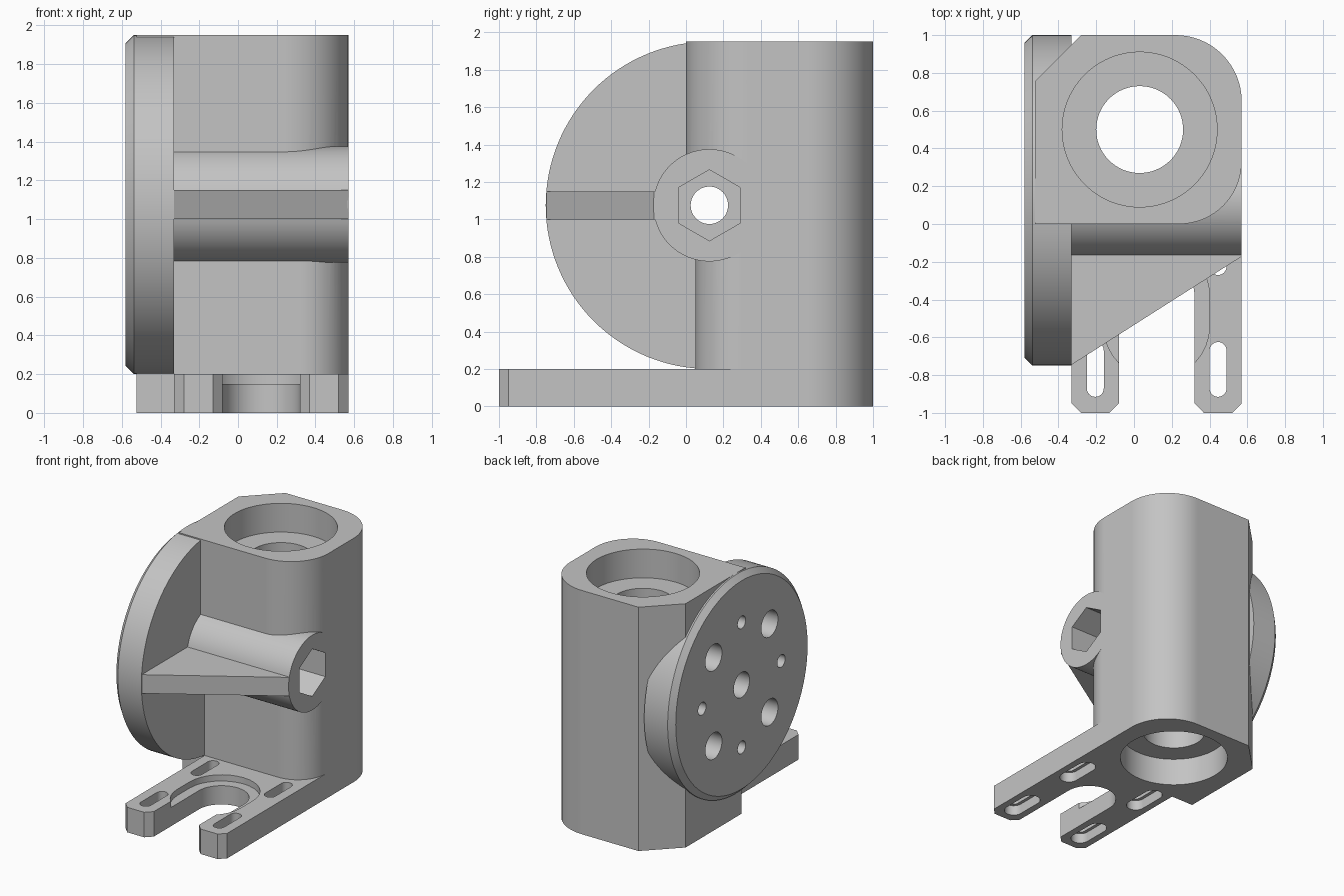
import bpy, bmesh
from math import sin, cos, pi, radians

if "Cube" in bpy.data.objects:
    bpy.data.objects.remove(bpy.data.objects["Cube"])

GREY = bpy.data.materials.new("light grey")
GREY.use_nodes = True
GREY.diffuse_color = (0.55, 0.55, 0.55, 1)
GREY.node_tree.nodes["Principled BSDF"].inputs["Base Color"].default_value = (0.55, 0.55, 0.55, 1)


def arc(cx, cy, r, start, end, n=16):
    angles = [radians(start + (end - start) * i / n) for i in range(n + 1)]
    return [(cx + r * cos(a), cy + r * sin(a)) for a in angles]


def circle(cx, cy, r, n=64, turn=0):
    return [(cx + r * cos(turn + 2 * pi * i / n), cy + r * sin(turn + 2 * pi * i / n)) for i in range(n)]


def slot(cx, y0, y1, r):
    """Round-ended outline between two end centres along y."""
    return arc(cx, y0, r, 180, 360) + arc(cx, y1, r, 0, 180)


def prism(name, outline, lo, hi, axis="z"):
    """Extrude an xy outline along z, or a yz outline along x."""
    def place(p, w):
        return (p[0], p[1], w) if axis == "z" else (w, p[0], p[1])
    bm = bmesh.new()
    low = [bm.verts.new(place(p, lo)) for p in outline]
    high = [bm.verts.new(place(p, hi)) for p in outline]
    bm.faces.new(low[::-1])
    bm.faces.new(high)
    for i in range(len(low)):
        j = (i + 1) % len(low)
        bm.faces.new((low[i], low[j], high[j], high[i]))
    bmesh.ops.recalc_face_normals(bm, faces=bm.faces)
    mesh = bpy.data.meshes.new(name)
    bm.to_mesh(mesh)
    bm.free()
    mesh.materials.append(GREY)
    ob = bpy.data.objects.new(name, mesh)
    bpy.context.collection.objects.link(ob)
    return ob


def combine(target, tool, operation):
    mod = target.modifiers.new(operation.lower(), "BOOLEAN")
    mod.operation, mod.solver, mod.object = operation, "EXACT", tool
    bpy.context.view_layer.objects.active = target
    bpy.ops.object.modifier_apply(modifier=mod.name)
    bpy.data.objects.remove(tool)


def column_outline(front, r):
    """Column section: chamfered back left corner, rounded right corners."""
    return ([(-0.525, front)] + arc(0.57 - r, front + r, r, -90, 0)
            + arc(0.22, 0.65, 0.35, 0, 90) + [(-0.28, 1.0), (-0.525, 0.755)])


AXIS_Y, AXIS_Z = 0.125, 1.075      # cross axis through flange and boss
BORE = (0.03, 0.5)                 # vertical bore axis

# Column, slightly deeper in its upper half
housing = prism("bracket_housing", column_outline(0.05, 0.25), 0, AXIS_Z)
upper = prism("upper_column", column_outline(0.0, 0.33), AXIS_Z, 1.95)

# Round flange with a chamfered outer rim
flange = prism("flange", circle(AXIS_Y, AXIS_Z, 0.875, 128), -0.58, -0.33, "x")
bm = bmesh.new()
bm.from_mesh(flange.data)
rim = [e for e in bm.edges if all(v.co.x < -0.57 for v in e.verts)]
bmesh.ops.bevel(bm, geom=rim, offset=0.042, segments=1, affect="EDGES")
bm.to_mesh(flange.data)
bm.free()

# Cross boss and the triangular web that braces it
boss = prism("boss", circle(AXIS_Y, AXIS_Z, 0.3, 96), -0.4, 0.57, "x")
web = prism("web", [(-0.4, -0.745), (-0.33, -0.745), (0.57, -0.172), (0.57, 0.1), (-0.4, 0.1)], 1.0, 1.15)

# Forked foot with chamfered toes
foot_outline = [(-0.33, 0.4), (-0.33, -0.95), (-0.28, -1), (-0.13, -1), (-0.08, -0.95)]
foot_outline += arc(0.12, -0.38, 0.2, 180, 0, 32)
foot_outline += [(0.32, -0.95), (0.37, -1), (0.52, -1), (0.57, -0.95), (0.57, 0.4)]
foot = prism("foot", foot_outline, 0, 0.2)

for part in (upper, flange, boss, web, foot):
    combine(housing, part, "UNION")

# Vertical bore with a seat at each end
cutters = [prism("bore", circle(*BORE, 0.23), -0.1, 2.1),
           prism("top_seat", circle(*BORE, 0.41, 96), 1.72, 2.1),
           prism("bottom_seat", circle(*BORE, 0.4, 96), -0.1, 0.22)]

# Cross bolt hole with a hexagonal pocket
cutters += [prism("bolt_hole", circle(AXIS_Y, AXIS_Z, 0.1, 48), -0.7, 0.7, "x"),
            prism("hex_pocket", circle(AXIS_Y, AXIS_Z, 0.19, 6, pi / 2), 0.27, 0.7, "x")]

# Alternating small and large blind holes around the flange
for i in range(8):
    a = i * pi / 4
    r = 0.105 if i % 2 else 0.05
    hole = circle(AXIS_Y + 0.5 * cos(a), AXIS_Z + 0.5 * sin(a), r, 32)
    cutters.append(prism("flange_hole", hole, -0.7, -0.38, "x"))

# Stepped recess in the fork and recessed mounting slots
cutters.append(prism("fork_recess", slot(0.12, -0.54, -0.38, 0.28), 0.15, 0.21))
for x in (-0.205, 0.445):
    for y in (-0.77, -0.125):
        cutters.append(prism("slot", slot(x, y - 0.1, y + 0.1, 0.045), -0.1, 0.3))
        cutters.append(prism("slot_recess", slot(x, y - 0.1, y + 0.1, 0.07), -0.1, 0.08))

for cutter in cutters:
    combine(housing, cutter, "DIFFERENCE")

# Smooth round surfaces, keep machined edges crisp
bpy.ops.object.select_all(action="DESELECT")
housing.select_set(True)
bpy.context.view_layer.objects.active = housing
bpy.ops.object.shade_smooth_by_angle(angle=radians(25))
weighted = housing.modifiers.new("flat_face_normals", "WEIGHTED_NORMAL")
weighted.keep_sharp = True
